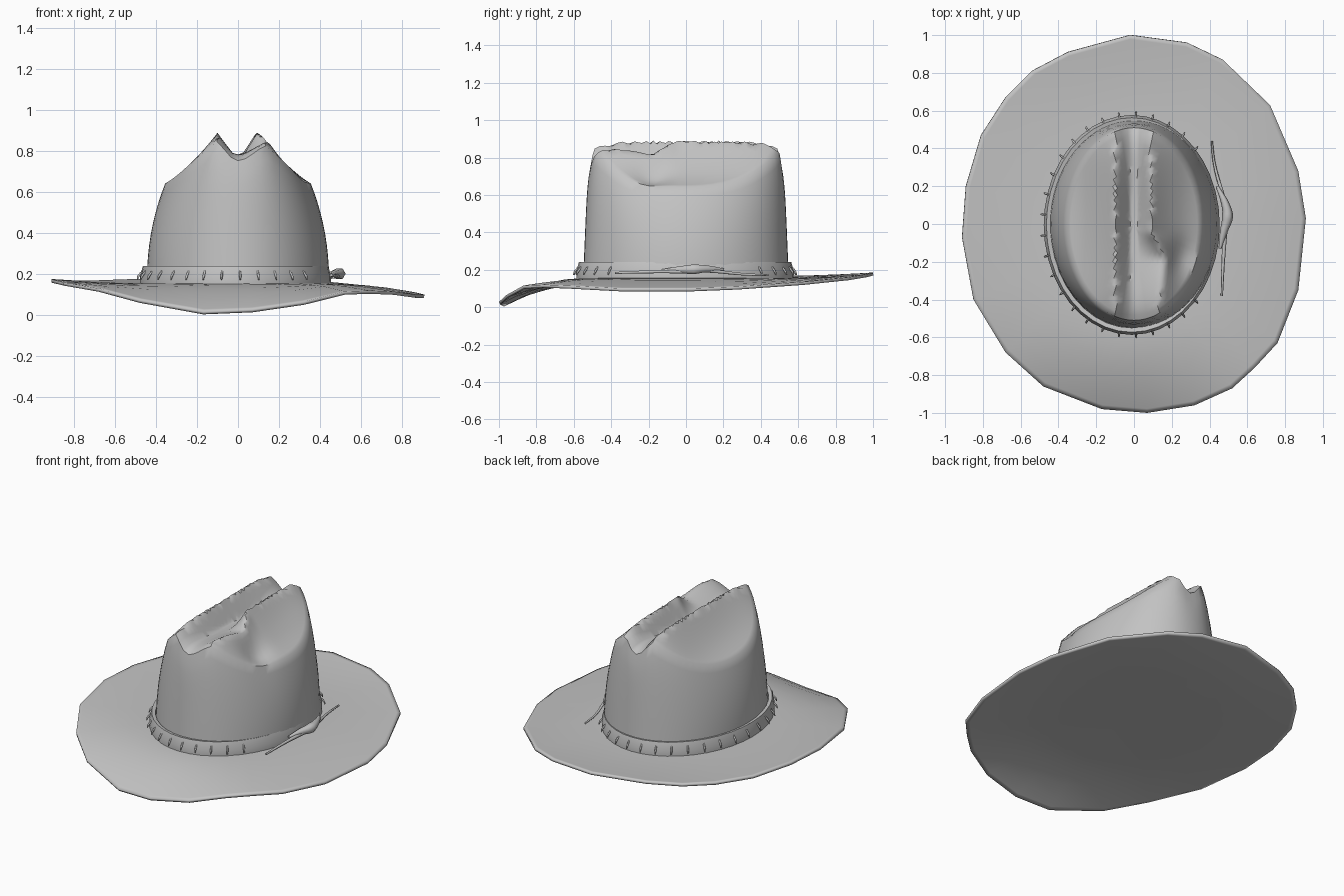
import bpy, bmesh, math
from math import sin, cos, tau, pi
from mathutils import Vector

cube = bpy.data.objects.get("Cube")
if cube:
    bpy.data.objects.remove(cube, do_unlink=True)

felt = bpy.data.materials.new("grey felt")
felt.use_nodes = True
GREY = (0.55, 0.55, 0.55, 1)
felt.diffuse_color = GREY
felt.node_tree.nodes["Principled BSDF"].inputs["Base Color"].default_value = GREY


def finish(obj, angle):
    bpy.ops.object.select_all(action='DESELECT')
    obj.select_set(True)
    bpy.context.view_layer.objects.active = obj
    bpy.ops.object.shade_smooth_by_angle(angle=math.radians(angle))


def loft(name, rings, centre=None, closed=False, angle=40):
    """Skin a list of rings, optionally ending in a centre point."""
    bm = bmesh.new()
    loops = [[bm.verts.new(p) for p in ring] for ring in rings]
    n = len(loops[0])
    pairs = list(zip(loops, loops[1:]))
    if closed:
        pairs.append((loops[-1], loops[0]))
    for a, b in pairs:
        for i in range(n):
            j = (i + 1) % n
            bm.faces.new((a[i], a[j], b[j], b[i]))
    if centre:
        c = bm.verts.new(centre)
        for i in range(n):
            bm.faces.new((loops[-1][i], loops[-1][(i + 1) % n], c))
    bmesh.ops.recalc_face_normals(bm, faces=bm.faces)
    mesh = bpy.data.meshes.new(name)
    bm.to_mesh(mesh)
    bm.free()
    mesh.materials.append(felt)
    obj = bpy.data.objects.new(name, mesh)
    bpy.context.collection.objects.link(obj)
    finish(obj, angle)
    return obj


def lerp(points, x):
    """Piecewise linear curve through (x, value) points."""
    for (x0, v0), (x1, v1) in zip(points, points[1:]):
        if x <= x1:
            return v0 + (v1 - v0) * max(0, (x - x0) / (x1 - x0))
    return points[-1][1]


# Brim: uneven outline, drooping at the front and slightly on the left
edge = [(.91, .03, .1), (.87, .28, .11), (.72, .63, .135), (.47, .87, .16),
        (.28, .96, .175), (-.02, 1, .185), (-.35, .91, .18), (-.54, .81, .175),
        (-.68, .67, .17), (-.81, .47, .17), (-.89, .2, .175), (-.91, -.07, .175),
        (-.85, -.4, .16), (-.68, -.68, .13), (-.48, -.86, .075), (-.17, -.98, .018),
        (.07, -1, .028), (.32, -.96, .065), (.52, -.87, .115), (.64, -.76, .12),
        (.76, -.63, .115), (.87, -.35, .1)]
BASE_Z = .155
rings = []
for t in (1, .95, .8, .6, .4, .2, 0):
    ring = []
    for x, y, z in edge:
        a = math.atan2(y / .56, x / .45)
        inner, outer = Vector((.45 * cos(a), .56 * sin(a))), Vector((x, y))
        p = inner.lerp(outer, t)
        ring.append((p.x, p.y, BASE_Z + (z - BASE_Z) * t ** 1.8))
    rings.append(ring)
brim = loft("brim", rings, (0, -.1, BASE_Z), angle=50)
solid = brim.modifiers.new("thickness", 'SOLIDIFY')
solid.thickness = .016
solid.offset = -1


# Crown: tapered oval wall, two ridges with a crease between them
def crown_height(x, y):
    if x > 0:
        ridge = lerp([(-.45, .13), (-.18, .17), (-.05, .095), (.45, .085)], y)
    else:
        ridge = .1
    d = abs(x)
    end = min(1, abs(y) / .53)
    peak = .89 - .9 * max(0, ridge - .1)
    floor = .77 + .04 * end ** 2
    if d < ridge:
        z = lerp([(.02, floor), (ridge, peak)], d)
    else:
        z = lerp([(ridge, peak), (.22, .775), (.36, .64)], d)
        z -= .035 * (1 - end ** 2) * sin(pi * min(1, (d - ridge) / (.36 - ridge)))
    # round off the front and back, and pinch the left front
    z -= .07 * end ** 7
    if x > 0:
        z -= .04 * math.exp(-((x - .24) / .07) ** 2 - ((y + .18) / .09) ** 2)
    return z


SIDES = 64
angles = [tau * i / SIDES for i in range(SIDES)]


def crown_wall(s):
    ring = []
    for a in angles:
        top = crown_height(.355 * cos(a), .51 * sin(a))
        ax = .445 - .09 * s ** 2.2
        by = .55 - .025 * s - .015 * s ** 8
        ring.append((ax * cos(a), by * sin(a), BASE_Z - .01 + (top - BASE_Z + .01) * s))
    return ring


def crown_top(r):
    ring = []
    for a in angles:
        x, y = .355 * r * cos(a), .51 * r * sin(a)
        ring.append((x, y, crown_height(x, y)))
    return ring


rings = [crown_wall(i / 10) for i in range(11)]
rings += [crown_top(1 - i / 18) for i in range(1, 18)]
loft("crown", rings, (0, 0, crown_height(0, 0)), angle=50)


# Band around the foot of the crown
def oval(a, b, z, n=40):
    return [(a * cos(tau * i / n) - .012, b * sin(tau * i / n) - .005, z)
            for i in range(n)]


loft("band", [oval(.465, .58, .15), oval(.466, .582, .19), oval(.452, .568, .24),
              oval(.43, .545, .235), oval(.425, .54, .15)], closed=True)


# Cords made from a few points with varying thickness
def cord(name, points, flat=1):
    curve = bpy.data.curves.new(name, 'CURVE')
    curve.dimensions = '3D'
    curve.bevel_depth = 1
    curve.bevel_resolution = 1
    curve.use_fill_caps = True
    curve.resolution_u = 4
    line = curve.splines.new('BEZIER')
    line.bezier_points.add(len(points) - 1)
    for bp, (x, y, z, r) in zip(line.bezier_points, points):
        bp.co = (x, y, z)
        bp.radius = r
        bp.handle_left_type = bp.handle_right_type = 'AUTO'
    curve.materials.append(felt)
    obj = bpy.data.objects.new(name, curve)
    bpy.context.collection.objects.link(obj)
    obj.select_set(True)
    bpy.context.view_layer.objects.active = obj
    return obj


cord("knot", [(.455, -.13, .195, .008), (.475, -.04, .2, .02), (.495, .04, .202, .03),
              (.485, .1, .205, .022), (.44, .2, .2, .008)])
cord("front_tie", [(.49, .03, .19, .012), (.475, -.15, .19, .01), (.465, -.38, .183, .006)])
cord("back_tie", [(.495, .06, .2, .014), (.465, .17, .19, .01), (.425, .32, .175, .007),
                  (.412, .44, .172, .005)])

# Lacing: small stitches leaning out of the band
for i in range(26):
    a = tau * (i + 4) / 33
    c, s = cos(a), sin(a)
    cord("stitch_%02d" % (i + 1),
         [(.455 * c - .012, .57 * s - .005, .215, .005),
          (.476 * c - .012, .59 * s - .005, .19, .006),
          (.482 * c - .012, .598 * s - .005, .172, .003)])
